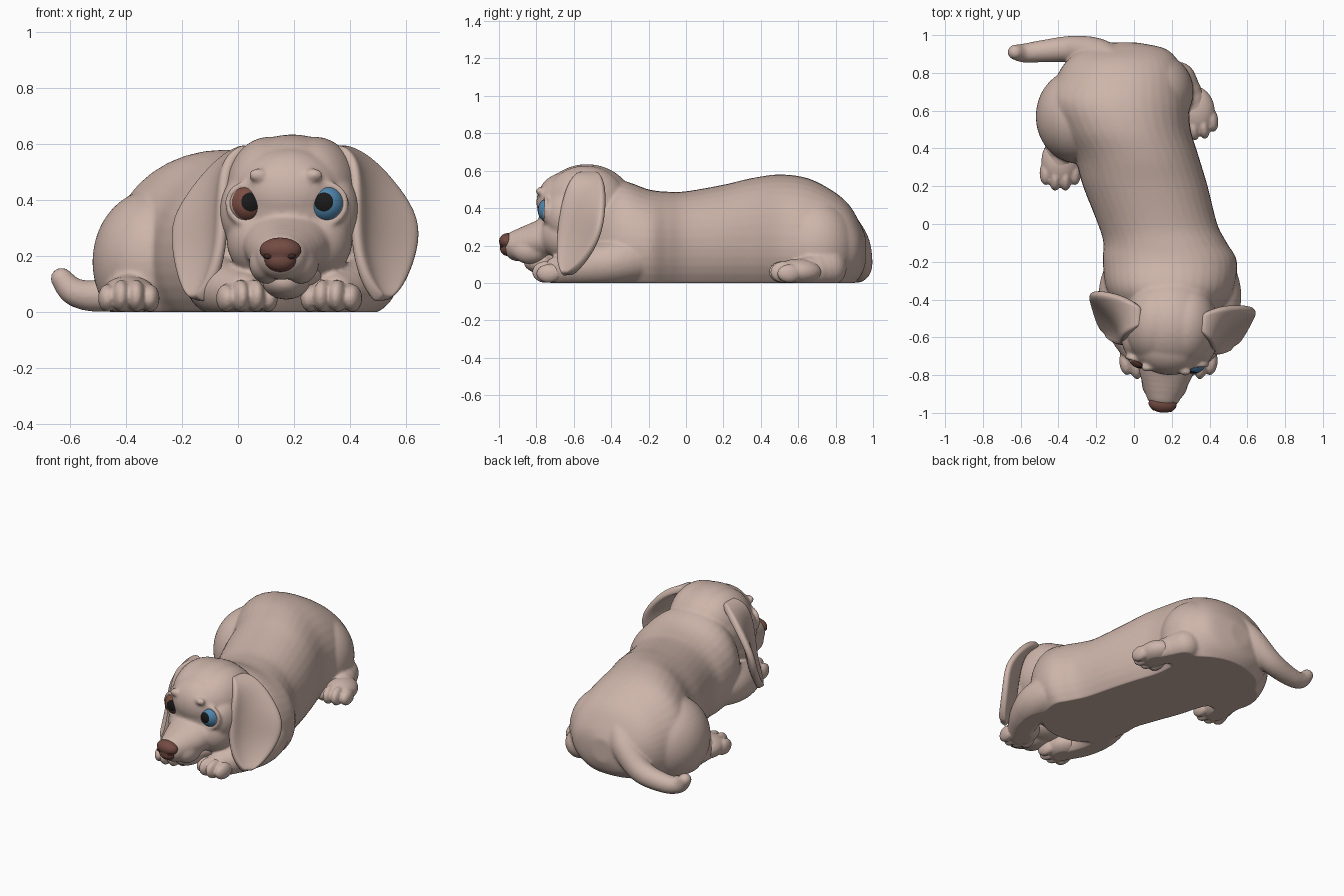
import bpy, bmesh, math
from mathutils import Matrix, Vector

default = bpy.data.objects.get("Cube")
if default:
    bpy.data.objects.remove(default, do_unlink=True)


def material(name, rgb):
    mat = bpy.data.materials.new(name)
    mat.use_nodes = True
    color = (*rgb, 1)
    mat.diffuse_color = color
    mat.node_tree.nodes["Principled BSDF"].inputs["Base Color"].default_value = color
    return mat


SKIN = material("fawn skin", (0.61, 0.46, 0.40))
NOSE = material("nose brown", (0.17, 0.07, 0.055))
NOSTRIL = material("nostril dark", (0.05, 0.02, 0.018))
BLUE = material("iris blue", (0.08, 0.24, 0.42))
BROWN = material("iris brown", (0.20, 0.075, 0.055))
PUPIL = material("pupil black", (0.01, 0.01, 0.01))
WHITE = material("eye white", (0.62, 0.50, 0.45))

# Head space: turned slightly toward the model's right
HEAD = Matrix.Translation((0.197, -0.5, 0)) @ Matrix.Rotation(-0.1, 4, "Z")


def spline(rows, steps):
    """Smooth interpolation through tuples of any length."""
    out = []
    for i in range(len(rows) - 1):
        a, b, c, d = (Vector(rows[min(max(k, 0), len(rows) - 1)]) for k in range(i - 1, i + 3))
        for s in range(steps):
            t = s / steps
            out.append(0.5 * (2 * b + (c - a) * t + (2 * a - 5 * b + 4 * c - d) * t ** 2
                              + (3 * b - a - 3 * c + d) * t ** 3))
    return out + [Vector(rows[-1])]


def blob(bm, center, radii, matrix=Matrix()):
    place = matrix @ Matrix.Translation(center) @ Matrix.Diagonal((*radii, 1))
    detail = 4 if max(radii) > 0.11 else 3
    bmesh.ops.create_icosphere(bm, subdivisions=detail, radius=1, matrix=place)


def chain(bm, rows, steps=5):
    """Tapered limb through rows of x, y, z, radius."""
    for p in spline(rows, steps):
        blob(bm, p[:3], [p[3]] * 3)


def add_object(name, bm, mats):
    bmesh.ops.recalc_face_normals(bm, faces=bm.faces)
    mesh = bpy.data.meshes.new(name)
    bm.to_mesh(mesh)
    bm.free()
    for mat in mats:
        mesh.materials.append(mat)
    mesh.shade_smooth()
    obj = bpy.data.objects.new(name, mesh)
    bpy.context.collection.objects.link(obj)
    return obj


def fuse(name, bm, voxel, rounds, mat=SKIN):
    """Merge overlapping volumes, soften the joins and rest them on the ground."""
    obj = add_object(name, bm, [mat])
    remesh = obj.modifiers.new("Fuse", "REMESH")
    remesh.mode = "VOXEL"
    remesh.voxel_size = voxel
    soft = obj.modifiers.new("Soften", "SMOOTH")
    soft.factor, soft.iterations = 0.5, rounds
    graph = bpy.context.evaluated_depsgraph_get()
    mesh = bpy.data.meshes.new_from_object(obj.evaluated_get(graph))
    obj.modifiers.clear()
    obj.data = mesh
    for v in mesh.vertices:
        v.co.z = max(v.co.z, 0)
    if not mesh.materials:
        mesh.materials.append(mat)
    mesh.shade_smooth()
    mesh.set_sharp_from_angle(angle=math.radians(60))


# Torso: lofted sections of y, centre x, half width, top and bottom height
bm = bmesh.new()
sections = [(0.96, -0.05, 0.07, 0.25, 0.1), (0.93, -0.05, 0.21, 0.32, 0.03),
            (0.87, -0.06, 0.29, 0.42, -0.03), (0.78, -0.07, 0.34, 0.495, -0.1),
            (0.65, -0.085, 0.375, 0.56, -0.11), (0.5, -0.05, 0.35, 0.58, -0.11),
            (0.35, 0.015, 0.33, 0.56, -0.11), (0.2, 0.06, 0.33, 0.525, -0.11),
            (0, 0.125, 0.316, 0.49, -0.11), (-0.1, 0.165, 0.327, 0.488, -0.11),
            (-0.2, 0.19, 0.355, 0.50, -0.11), (-0.35, 0.19, 0.335, 0.545, -0.08),
            (-0.47, 0.19, 0.25, 0.48, -0.02), (-0.56, 0.19, 0.12, 0.34, 0.08)]
rings = []
for y, cx, half, top, low in spline(sections, 6):
    ring = []
    for k in range(40):
        c, s = math.cos(k * math.tau / 40), math.sin(k * math.tau / 40)
        x = cx + half * math.copysign(abs(c) ** 0.95, c)
        z = 0.19 + math.copysign(abs(s) ** 0.95, s) * (top - 0.19 if s > 0 else 0.19 - low)
        ring.append(bm.verts.new((x, y, z)))
    rings.append(ring)
for a, b in zip(rings, rings[1:]):
    for k in range(40):
        bm.faces.new((a[k - 1], a[k], b[k], b[k - 1]))
bm.faces.new(rings[0])
bm.faces.new(rings[-1])
# Thighs
blob(bm, (-0.295, 0.57, 0.18), (0.225, 0.25, 0.26))
blob(bm, (0.11, 0.70, 0.19), (0.205, 0.21, 0.25))
# Lower legs and forelegs
chain(bm, [(-0.38, 0.5, 0.08, 0.1), (-0.39, 0.32, 0.055, 0.075)])
chain(bm, [(0.23, 0.76, 0.08, 0.1), (0.335, 0.6, 0.055, 0.07)])
chain(bm, [(0.41, -0.2, 0.12, 0.1), (0.44, -0.32, 0.12, 0.12), (0.45, -0.42, 0.105, 0.115),
           (0.42, -0.54, 0.085, 0.1), (0.35, -0.68, 0.065, 0.08)])
chain(bm, [(-0.03, -0.2, 0.12, 0.1), (-0.06, -0.32, 0.12, 0.12), (-0.07, -0.42, 0.105, 0.115),
           (-0.05, -0.54, 0.085, 0.1), (0.02, -0.68, 0.065, 0.08)])
# Tail
chain(bm, [(-0.1, 0.82, 0.31, 0.1), (-0.19, 0.895, 0.21, 0.088), (-0.32, 0.925, 0.1, 0.073),
           (-0.48, 0.915, 0.06, 0.06), (-0.58, 0.905, 0.07, 0.051), (-0.63, 0.91, 0.12, 0.04)], 8)
# Head: skull, forehead and tapering muzzle
blob(bm, (0, -0.03, 0.395), (0.25, 0.26, 0.24), HEAD)
blob(bm, (0, -0.15, 0.43), (0.19, 0.15, 0.16), HEAD)
for p in spline([(-0.18, 0.26, 0.17, 0.13), (-0.28, 0.23, 0.145, 0.108),
                 (-0.40, 0.2, 0.095, 0.085)], 5):
    blob(bm, (0, p[0], p[1]), (p[2], 0.08, p[3]), HEAD)
# Crown, cheeks, eye surrounds, upper lips, brows and eyelids
eyes = {}
for side in (-1, 1):
    blob(bm, (side * 0.08, -0.03, 0.43), (0.16, 0.22, 0.197), HEAD)
    blob(bm, (side * 0.1, -0.13, 0.26), (0.125, 0.14, 0.14), HEAD)
    blob(bm, (side * 0.165, -0.12, 0.36), (0.085, 0.115, 0.13), HEAD)
    blob(bm, (side * 0.06, -0.33, 0.175), (0.065, 0.1, 0.075), HEAD)
    blob(bm, (side * 0.1, -0.272, 0.49), (0.034, 0.022, 0.024), HEAD)
    eyes[side] = HEAD @ Vector((side * 0.14, -0.212, 0.388))
    look = HEAD.to_3x3() @ Vector((side * 0.15, -1, 0))
    frame = Matrix.Translation(eyes[side]) @ look.to_track_quat("Z", "Y").to_matrix().to_4x4()
    for k in range(24):
        a = k * math.tau / 24
        blob(bm, (0.067 * math.cos(a), 0.067 * math.sin(a), 0.026), [0.014] * 3, frame)
fuse("body", bm, 0.009, 8)

# Paws with four toes each
for name, x, y, turn in [("front_paw_left", 0.34, -0.68, -0.15), ("front_paw_right", 0.025, -0.68, 0.15),
                         ("hind_paw_left", 0.33, 0.585, 0.15), ("hind_paw_right", -0.39, 0.315, 0)]:
    bm = bmesh.new()
    at = Matrix.Translation((x, y, 0)) @ Matrix.Rotation(turn, 4, "Z")
    blob(bm, (0, 0.02, 0.06), (0.1, 0.125, 0.07), at)
    for side in (-1, 1):
        blob(bm, (side * 0.076, -0.045, 0.05), (0.034, 0.065, 0.05), at)
        blob(bm, (side * 0.027, -0.07, 0.058), (0.033, 0.07, 0.058), at)
    fuse(name, bm, 0.007, 5)

# Lower jaw
bm = bmesh.new()
blob(bm, (0, -0.25, 0.11), (0.085, 0.12, 0.065), HEAD)
blob(bm, (0, -0.15, 0.14), (0.13, 0.12, 0.08), HEAD)
fuse("lower_jaw", bm, 0.01, 4)

# Nose with nostrils
bm = bmesh.new()
blob(bm, (0, -0.455, 0.222), (0.076, 0.047, 0.045), HEAD)
blob(bm, (0, -0.455, 0.187), (0.058, 0.043, 0.044), HEAD)
fuse("nose", bm, 0.006, 4, NOSE)
for side, name in [(1, "nostril_left"), (-1, "nostril_right")]:
    bm = bmesh.new()
    blob(bm, (side * 0.04, -0.482, 0.2), (0.017, 0.012, 0.01), HEAD)
    add_object(name, bm, [NOSTRIL])

# Eyes: bands around the gaze direction
for side, name, iris, aim in [(1, "eye_left", BLUE, -0.15), (-1, "eye_right", BROWN, 0.15)]:
    bm = bmesh.new()
    bmesh.ops.create_uvsphere(bm, u_segments=32, v_segments=24, radius=0.068)
    for f in bm.faces:
        angle = f.calc_center_median().angle(Vector((0, 0, 1)))
        f.material_index = 0 if angle < math.radians(32) else 1 if angle < math.radians(67) else 2
    turn = Vector((aim, -1, 0.1)).to_track_quat("Z", "Y").to_matrix().to_4x4()
    bm.transform(Matrix.Translation(eyes[side]) @ turn)
    add_object(name, bm, [PUPIL, iris, WHITE])

# Ears: hanging sheets, rows of height, front edge x and y, back edge x and y
ear_rows = [(0.58, 0.15, -0.05, 0.16, 0.04), (0.57, 0.19, -0.08, 0.21, 0.07),
            (0.53, 0.225, -0.11, 0.28, 0.095), (0.44, 0.235, -0.14, 0.37, 0.105),
            (0.33, 0.235, -0.16, 0.445, 0.1), (0.22, 0.24, -0.17, 0.44, 0.07),
            (0.12, 0.27, -0.165, 0.41, 0.0), (0.065, 0.305, -0.145, 0.38, -0.06),
            (0.045, 0.325, -0.13, 0.35, -0.09)]
for side, name in [(1, "ear_left"), (-1, "ear_right")]:
    bm = bmesh.new()
    grid = []
    for z, fx, fy, bx, by in ear_rows:
        row = []
        for k in range(7):
            t = k / 6
            # Shallow trough behind the rolled front edge
            fold = 0.12 * (bx - fx) * math.sin(math.pi * t ** 0.7)
            x, y = fx + (bx - fx) * t - fold, fy + (by - fy) * t + fold
            row.append(bm.verts.new(HEAD @ Vector((side * x, y, z))))
        grid.append(row)
    for a, b in zip(grid, grid[1:]):
        for k in range(6):
            bm.faces.new((a[k], a[k + 1], b[k + 1], b[k]))
    ear = add_object(name, bm, [SKIN])
    thick = ear.modifiers.new("Thickness", "SOLIDIFY")
    thick.thickness, thick.offset = 0.045, 0
    smooth = ear.modifiers.new("Round", "SUBSURF")
    smooth.levels = smooth.render_levels = 2
